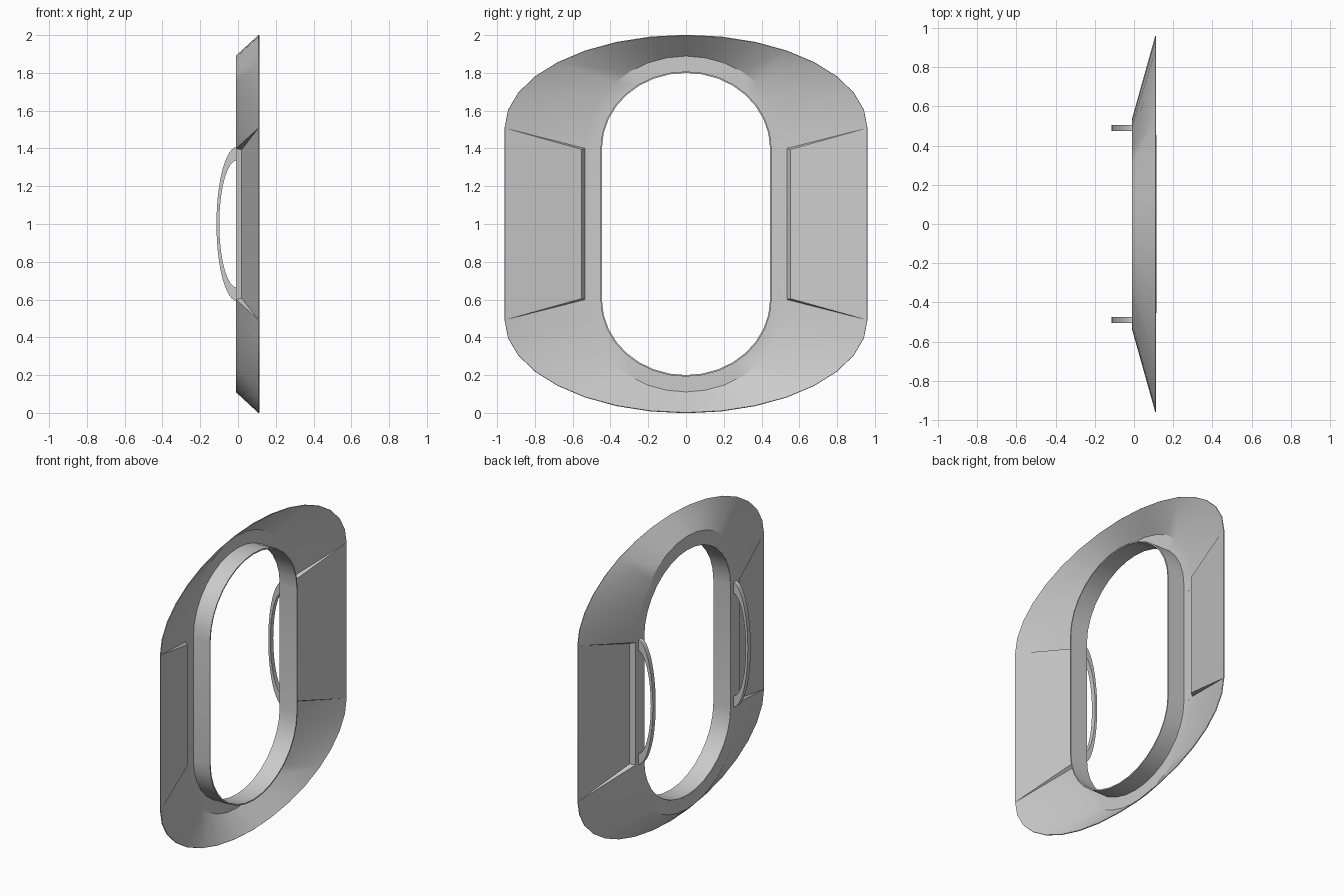
import bpy
import bmesh
from math import sin, cos, pi, radians

cube = bpy.data.objects.get("Cube")
if cube:
    bpy.data.objects.remove(cube, do_unlink=True)

GREY = (0.6, 0.6, 0.6, 1.0)
metal = bpy.data.materials.new("plain_grey")
metal.use_nodes = True
metal.diffuse_color = GREY
metal.node_tree.nodes["Principled BSDF"].inputs["Base Color"].default_value = GREY

STEPS = 16           # segments in each rounded end
SIDES = (STEPS, 2 * STEPS + 1)   # loop segments that are the straight sides
BACK, FRONT, STEP_X = -0.008, 0.111, 0.021


def oblong(half_width, corner, rise, x):
    """Loop with straight sides and half-ellipse ends, centred on z = 1."""
    points = []
    for sign in (1, -1):
        for i in range(STEPS + 1):
            a = pi * i / STEPS
            points.append((x, sign * half_width * cos(a),
                           1 + sign * (corner + rise * sin(a))))
    return points


def finish(name, bm, thickness, offset=0.0):
    """Give the sheet its thickness, colour and shading."""
    bmesh.ops.recalc_face_normals(bm, faces=bm.faces)
    mesh = bpy.data.meshes.new(name)
    bm.to_mesh(mesh)
    bm.free()
    obj = bpy.data.objects.new(name, mesh)
    bpy.context.collection.objects.link(obj)
    mesh.materials.append(metal)
    solid = obj.modifiers.new("thickness", 'SOLIDIFY')
    solid.thickness = thickness
    solid.offset = offset
    bpy.ops.object.select_all(action='DESELECT')
    obj.select_set(True)
    bpy.context.view_layer.objects.active = obj
    bpy.ops.object.modifier_apply(modifier=solid.name)
    bpy.ops.object.shade_smooth_by_angle(angle=radians(25))
    return obj


def add_loop(bm, points):
    return [bm.verts.new(p) for p in points]


# Dished surround: flat band, flared ends and stepped flat side panels
bm = bmesh.new()
opening = add_loop(bm, oblong(0.449, 0.4, 0.406, BACK))
band = add_loop(bm, oblong(0.535, 0.4, 0.49, BACK))
outer = add_loop(bm, oblong(0.96, 0.508, 0.492, FRONT))
count = len(band)
for i in range(count):
    j = (i + 1) % count
    bm.faces.new((opening[i], opening[j], band[j], band[i]))
    if i not in SIDES:
        bm.faces.new((band[i], band[j], outer[j], outer[i]))
        continue
    # side panel with its step and the two wedge-shaped ends
    step = []
    for k in (i, j):
        _, y, z = band[k].co
        step.append(bm.verts.new((STEP_X, y * 1.035, 1 + (z - 1) * 0.985)))
    bm.faces.new((band[i], band[j], step[1], step[0]))
    bm.faces.new((step[0], step[1], outer[j], outer[i]))
    bm.faces.new((band[i], step[0], outer[i]))
    bm.faces.new((band[j], outer[j], step[1]))
finish("dished_surround", bm, 0.005)

# Thin sleeve lining the opening
bm = bmesh.new()
rear = add_loop(bm, oblong(0.449, 0.4, 0.404, -0.01))
front = add_loop(bm, oblong(0.449, 0.4, 0.404, 0.114))
for i in range(count):
    j = (i + 1) % count
    bm.faces.new((rear[i], rear[j], front[j], front[i]))
finish("opening_sleeve", bm, 0.008)

# Bowed grab handles on the back, thick at the ends and slim in the middle
for side, y in (("left", -0.49), ("right", 0.49)):
    bm = bmesh.new()
    arcs = []
    for depth, half_height in ((0.109, 0.408), (0.094, 0.337)):
        arc = [(-0.005 - depth * sin(pi * i / 24), y,
                1 + half_height * cos(pi * i / 24)) for i in range(25)]
        arcs.append(add_loop(bm, arc))
    for i in range(24):
        bm.faces.new((arcs[0][i], arcs[0][i + 1], arcs[1][i + 1], arcs[1][i]))
    finish("grab_handle_" + side, bm, 0.03)
